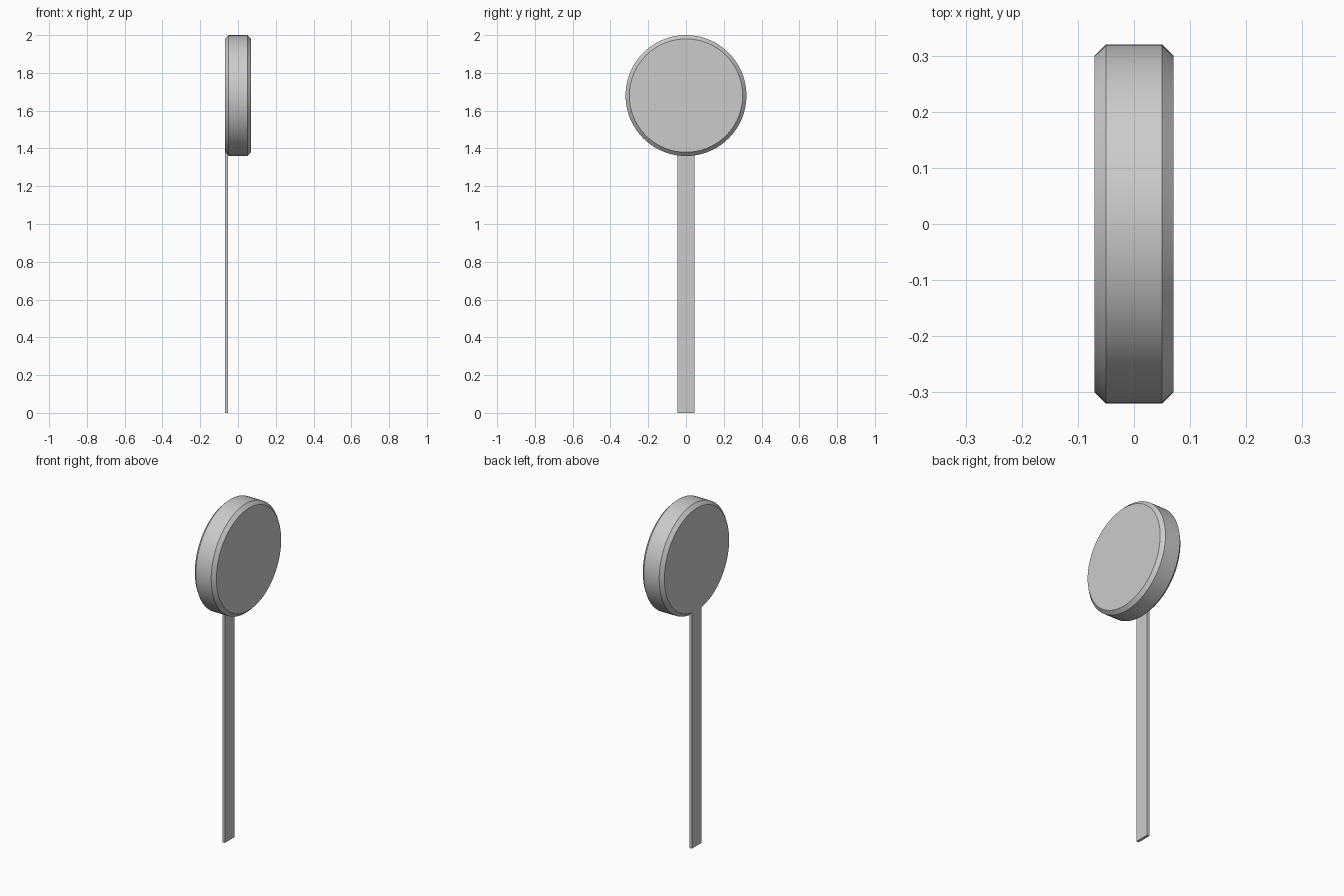
import bpy
import math

if "Cube" in bpy.data.objects:
    bpy.data.objects.remove(bpy.data.objects["Cube"], do_unlink=True)

# One plain grey for the whole model
grey = bpy.data.materials.new("light_grey")
grey.use_nodes = True
colour = (0.6, 0.6, 0.6, 1)
grey.diffuse_color = colour
grey.node_tree.nodes["Principled BSDF"].inputs["Base Color"].default_value = colour

RADIUS, HALF_DEPTH, CHAMFER = 0.32, 0.07, 0.02
DISC_Z = 2 - RADIUS

# Round head: a cylinder along x with chamfered rims
bpy.ops.mesh.primitive_cylinder_add(vertices=96, radius=RADIUS, depth=2 * HALF_DEPTH,
                                    location=(0, 0, DISC_Z), rotation=(0, math.pi / 2, 0))
head = bpy.context.object
head.name = "round_head"
head.data.materials.append(grey)
bevel = head.modifiers.new("rim_chamfer", "BEVEL")
bevel.width = CHAMFER
bevel.segments = 1
bevel.limit_method = "ANGLE"
bevel.angle_limit = math.radians(40)
bpy.ops.object.modifier_apply(modifier=bevel.name)
bpy.ops.object.shade_smooth_by_angle(angle=math.radians(30))

# Flat stick, flush with the head's -x face and ending just inside its rim
WIDTH, THICKNESS, TOP = 0.09, 0.016, 1.385
bpy.ops.mesh.primitive_cube_add(size=1, location=(THICKNESS / 2 - HALF_DEPTH, 0, TOP / 2))
stick = bpy.context.object
stick.name = "flat_stick"
stick.scale = (THICKNESS, WIDTH, TOP)
bpy.ops.object.transform_apply(location=False, rotation=False, scale=True)
stick.data.materials.append(grey)
